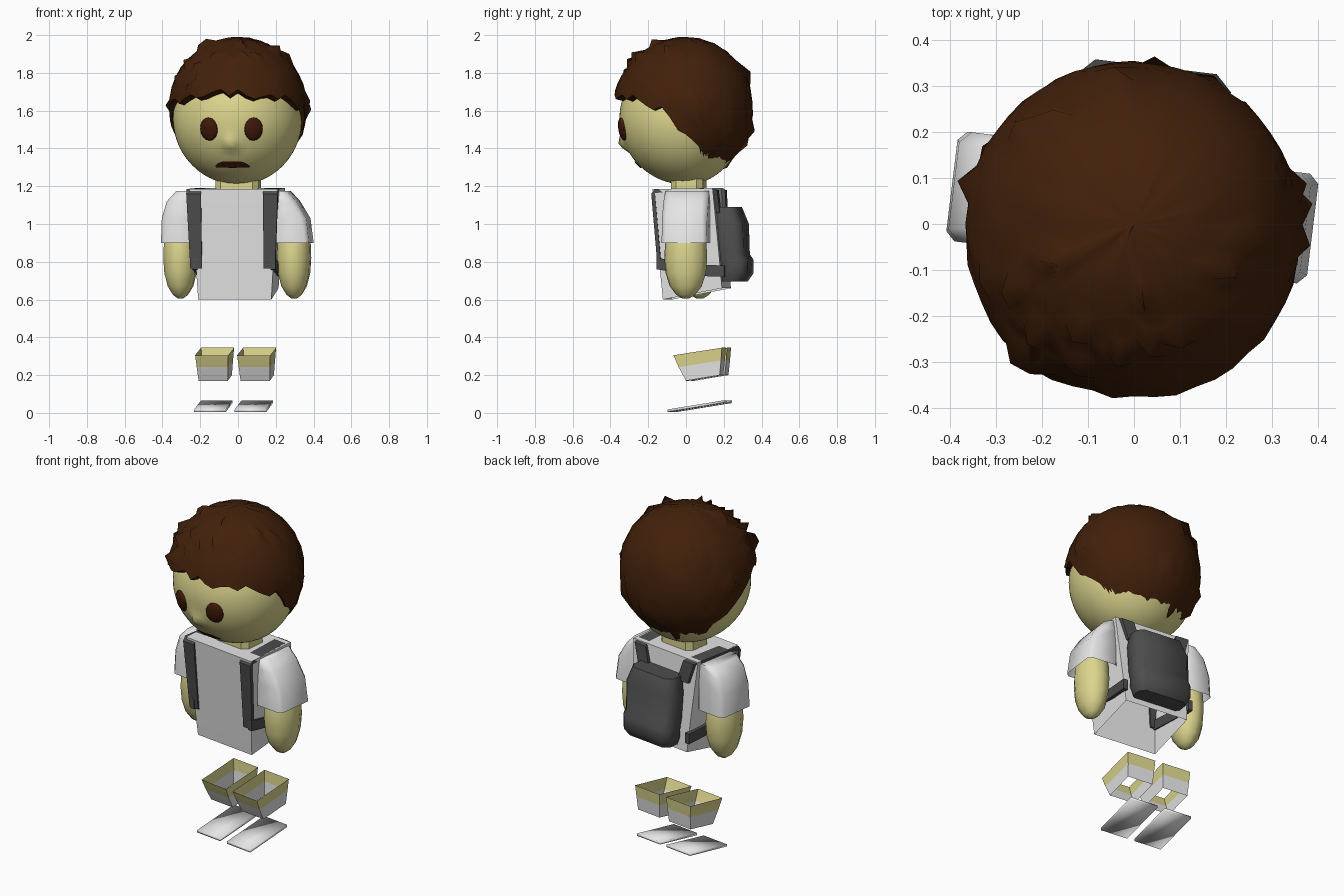
import bpy, bmesh, math, random
from mathutils import Vector

if "Cube" in bpy.data.objects:
    bpy.data.objects.remove(bpy.data.objects["Cube"])

random.seed(11)
YAW = math.radians(-7)          # the whole figure is turned slightly


def material(name, rgb):
    m = bpy.data.materials.new(name)
    m.diffuse_color = (*rgb, 1)
    m.use_nodes = True
    m.node_tree.nodes["Principled BSDF"].inputs["Base Color"].default_value = m.diffuse_color
    return m


SKIN = material("skin", (0.72, 0.67, 0.27))
CLOTH = material("white_cloth", (0.79, 0.79, 0.79))
PACK = material("dark_grey", (0.075, 0.075, 0.076))
HAIR = material("brown_hair", (0.054, 0.0145, 0.003))
FEATURE = material("dark_brown", (0.050, 0.010, 0.003))


def finish(name, bm, mats, angle=35):
    bmesh.ops.recalc_face_normals(bm, faces=bm.faces)
    me = bpy.data.meshes.new(name)
    bm.to_mesh(me)
    bm.free()
    for m in mats:
        me.materials.append(m)
    ob = bpy.data.objects.new(name, me)
    bpy.context.collection.objects.link(ob)
    ob.rotation_euler.z = YAW
    bpy.context.view_layer.objects.active = ob
    ob.select_set(True)
    bpy.ops.object.shade_smooth_by_angle(angle=math.radians(angle))
    ob.select_set(False)
    return ob


def loft(name, rings, mats, bottom=True, top=True, rule=None, angle=35):
    """Skin a stack of closed rings; rule(i) gives the material of band i."""
    bm = bmesh.new()
    rows = [[bm.verts.new(p) for p in r] for r in rings]
    n = len(rows[0])
    for i in range(len(rows) - 1):
        for k in range(n):
            j = (k + 1) % n
            f = bm.faces.new((rows[i][k], rows[i][j], rows[i + 1][j], rows[i + 1][k]))
            f.material_index = rule(i) if rule else 0
    if bottom:
        bm.faces.new(rows[0])
    if top:
        bm.faces.new(rows[-1])
    return finish(name, bm, mats, angle)


def rect(x0, x1, y0, y1, zf, zb=None):
    """Rectangle ring with front height zf and back height zb."""
    zb = zf if zb is None else zb
    return [(x0, y0, zf), (x1, y0, zf), (x1, y1, zb), (x0, y1, zb)]


def chamfer_rect(x0, x1, y0, y1, z, c):
    return [(x0 + c, y0, z), (x1 - c, y0, z), (x1, y0 + c, z), (x1, y1 - c, z),
            (x1 - c, y1, z), (x0 + c, y1, z), (x0, y1 - c, z), (x0, y0 + c, z)]


def flip(rings, s, dx=0.0):
    return [[(s * x + dx, y, z) for x, y, z in r] for r in rings]


# ---- shirt body, open underneath
loft("shirt_body", [rect(-.20, .19, -.10, .215, .60, .66),
                    rect(-.213, .205, -.12, .20, .82, .85),
                    rect(-.24, .23, -.15, .17, 1.185, 1.19)], [CLOTH], bottom=False, angle=80)

# ---- neck
loft("neck", [chamfer_rect(-.115, .115, -.07, .10, 1.15, .03),
              chamfer_rect(-.115, .115, -.07, .10, 1.29, .03)], [SKIN])

for side, s in (("right", 1), ("left", -1)):
    # ---- sleeve, open at the cuff; the right shoulder drops a little more
    d = -.02 if s > 0 else .02
    sleeve = [chamfer_rect(.205, .395, -.085, .155, .90, .02),
              chamfer_rect(.20, .385 + d * .3, -.085, .155, 1.03, .025),
              chamfer_rect(.20, .345 + d, -.085, .155, 1.12, .03),
              chamfer_rect(.20, .295 + d, -.08, .15, 1.175, .03)]
    loft(side + "_sleeve", flip(sleeve, s, -.008), [CLOTH], bottom=False, angle=60)

    # ---- arm, tapering to a rounded mitten
    arm = []
    for z, k in ((.605, .15), (.625, .45), (.67, .76), (.74, .96), (.82, 1.02), (.91, .98), (1.0, .7)):
        arm.append([(.303 + .09 * k * math.cos(a), .035 + .112 * k * math.sin(a), z)
                    for a in (math.tau * (i + .5) / 10 for i in range(10))])
    loft(side + "_arm", flip(arm, s, -.008), [SKIN], angle=60)

    # ---- lower leg: skin band above a white sock, open at both ends
    cx = s * .112 - .023
    leg = [rect(cx - .078, cx + .078, .02, .20, .17, .20),
           rect(cx - .083, cx + .083, -.018, .208, .242, .278),
           rect(cx - .088, cx + .088, -.045, .213, .305, .345)]
    loft(side + "_lower_leg", leg, [CLOTH, SKIN], False, False, lambda i: i, angle=80)

    # ---- shoe sole
    cx = s * .108 - .032
    loft(side + "_sole", [rect(cx - .084, cx + .084, -.08, .218, .004, .052),
                          rect(cx - .084, cx + .084, -.08, .218, .018, .066)], [CLOTH], angle=100)

    # ---- shoulder strap, swept over the shoulder
    path = [(.20, 1.06), (.19, 1.18), (.14, 1.19), (-.14, 1.185), (-.157, 1.16), (-.125, .765)]
    strap = []
    for i, (y, z) in enumerate(path):
        a, b = path[max(i - 1, 0)], path[min(i + 1, len(path) - 1)]
        t = Vector((b[0] - a[0], b[1] - a[1])).normalized()
        ny, nz = t.y * .02, -t.x * .02
        xc = (.14, .175, .19, .205, .205, .195)[i]       # converges on the pack behind
        w = .031 if i == 5 else .039
        strap.append([(xc - w, y, z), (xc + w, y, z), (xc + w, y - ny, z - nz), (xc - w, y - ny, z - nz)])
    loft(side + "_shoulder_strap", flip(strap, s, -.013), [PACK])

    # ---- lower strap running back along the waist
    low = [[(.195, y, z - .03), (.222, y, z - .03), (.222, y, z + .03), (.195, y, z + .03)]
           for y, z in ((-.13, .79), (.10, .755), (.23, .75))]
    loft(side + "_lower_strap", flip(low, s, -.006), [PACK])

# ---- backpack with rounded edges and a bulging lower pocket
pack = [chamfer_rect(-.15, .15, .20, .315, .695, .03),
        chamfer_rect(-.168, .168, .195, .345, .74, .035),
        chamfer_rect(-.168, .168, .19, .345, .81, .035),
        chamfer_rect(-.168, .168, .18, .325, .84, .035),
        chamfer_rect(-.168, .168, .165, .32, 1.0, .035),
        chamfer_rect(-.145, .145, .155, .285, 1.09, .03)]
loft("backpack", flip(pack, 1, .006), [PACK], angle=50)

# ---- head, narrower behind, with the nose drawn out of the sphere
HC = Vector((0, 0, 1.56))
HR = .352
bm = bmesh.new()
bmesh.ops.create_uvsphere(bm, u_segments=64, v_segments=40, radius=HR)
for v in bm.verts:
    x, y, z = v.co
    back = min(1, max(0, (y + .2) / .4))
    v.co.x = x * (1 - .06 * back)
    v.co.y = y * (.87 if y > 0 else 1)
    v.co += HC
    if y < -.2:
        h = v.co.z - 1.415
        v.co.y -= .037 * math.exp(-(x / .03) ** 2 - (h / (.05 if h > 0 else .022)) ** 2)
finish("head", bm, [SKIN], 75)


def on_head(x, z, lift=0.0):
    d = Vector((x, -math.sqrt(HR ** 2 - x * x - (z - HC.z) ** 2), z - HC.z))
    return HC + d.normalized() * (HR + lift)


# ---- eyes: flattened domes set on the face
for side, s in (("right", 1), ("left", -1)):
    p = on_head(s * .119 + .004, 1.502, -.002)
    q = Vector((0, -1, 0)).rotation_difference((p - HC).normalized())
    bm = bmesh.new()
    bmesh.ops.create_uvsphere(bm, u_segments=10, v_segments=8, radius=1)
    for v in bm.verts:
        v.co = p + q @ Vector((v.co.x * .052, v.co.y * .02, v.co.z * .062))
    finish(side + "_eye", bm, [FEATURE], 60)

# ---- mouth: thin arched plate following the face
bm = bmesh.new()
lo, hi = [], []
for i in range(11):
    t = i / 5 - 1
    lo.append(bm.verts.new(on_head(.09 * t, 1.302 + .003 * t * t, .006)))
    hi.append(bm.verts.new(on_head(.09 * t, 1.336 - .024 * t ** 4, .006)))
for i in range(10):
    bm.faces.new((lo[i], lo[i + 1], hi[i + 1], hi[i]))
finish("mouth", bm, [FEATURE])

# ---- hair: a cap from the crown to a hairline that depends on the azimuth
LINE = [(0, 76), (25, 79), (50, 82), (76, 88), (86, 102), (98, 112), (112, 121),
        (122, 150), (180, 153)]        # azimuth from the front, polar angle of the hairline


def hairline(a):
    for (a0, t0), (a1, t1) in zip(LINE, LINE[1:]):
        if a <= a1:
            return t0 + (t1 - t0) * (a - a0) / (a1 - a0)
    return LINE[-1][1]


COLS, ROWS = 52, 13
bm = bmesh.new()
crown = bm.verts.new((0, 0, 1.99))
grid = []
for c in range(COLS):
    az = 360 * c / COLS - 180
    a = math.radians(az)
    front = max(0, 1 - abs(az) / 85)
    end = hairline(abs(az)) + random.uniform(-1, 1) * (4.5 if front else 2)
    col = []
    for r in range(1, ROWS + 2):
        th = math.radians(end * min(r, ROWS) / ROWS)
        up = math.cos(th)
        R = .363 + (.026 * up if up > 0 else 0) + random.uniform(-.003, .003)
        R += .02 * min(1, 2 * front) * (r / ROWS) ** 2    # fringe stands off the brow
        if 3 < r < ROWS and random.random() < .08:
            R += random.uniform(.015, .034)               # stray tufts
            th += .04
        p = Vector((R * math.sin(th) * math.sin(a), -R * math.sin(th) * math.cos(a), 1.6 + R * up))
        if p.y > 0:
            p.y *= .97
        if r > ROWS:                                      # tuck the rim into the head
            p = HC + (p - HC) * .84
        col.append(bm.verts.new(p))
    grid.append(col)
for c in range(COLS):
    A, B = grid[c], grid[(c + 1) % COLS]
    bm.faces.new((crown, A[0], B[0]))
    for r in range(ROWS):
        bm.faces.new((A[r], A[r + 1], B[r + 1], B[r]))
finish("hair", bm, [HAIR], 60)
